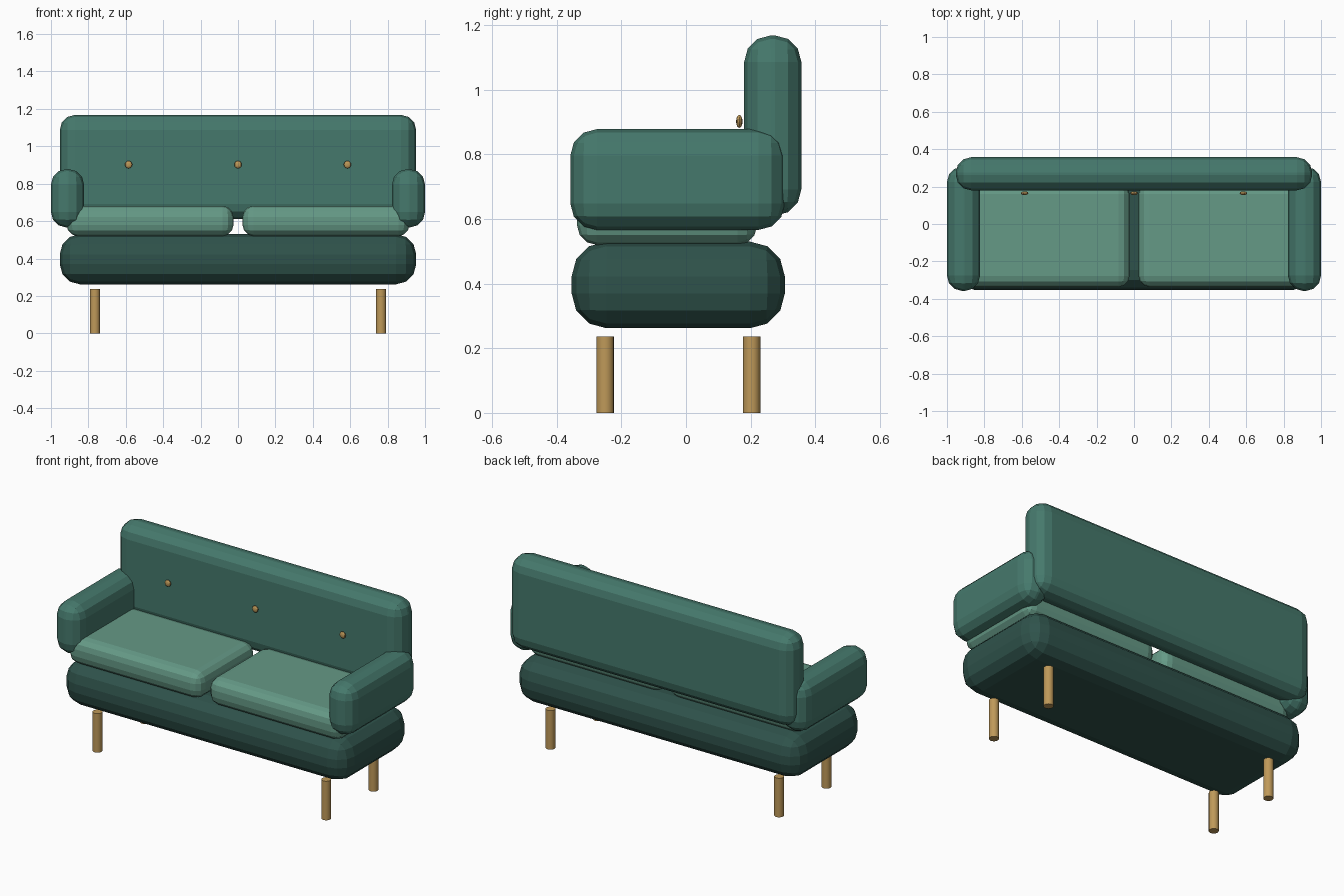
import bpy
import math

if "Cube" in bpy.data.objects:
    bpy.data.objects.remove(bpy.data.objects["Cube"])


def material(name, rgb):
    m = bpy.data.materials.new(name)
    m.diffuse_color = (*rgb, 1)
    m.use_nodes = True
    m.node_tree.nodes["Principled BSDF"].inputs["Base Color"].default_value = m.diffuse_color
    return m


fabric = material("green_fabric", (0.06, 0.19, 0.15))
dark = material("dark_green_fabric", (0.028, 0.085, 0.07))
light = material("light_green_fabric", (0.13, 0.32, 0.24))
wood = material("golden_wood", (0.52, 0.32, 0.10))


def padded_box(name, x, y, z, radius, mat):
    """Rounded block spanning the given (min, max) ranges."""
    spans = (x, y, z)
    bpy.ops.mesh.primitive_cube_add(size=1, location=[(a + b) / 2 for a, b in spans])
    ob = bpy.context.object
    ob.name = name
    ob.scale = [b - a for a, b in spans]
    bpy.ops.object.transform_apply(location=False, rotation=False, scale=True)
    ob.data.materials.append(mat)
    bevel = ob.modifiers.new("rounding", "BEVEL")
    bevel.width = radius
    bevel.segments = 3
    return ob


# Base and backrest
padded_box("base", (-0.953, 0.953), (-0.354, 0.306), (0.262, 0.53), 0.108, dark)
padded_box("backrest", (-0.953, 0.953), (0.18, 0.357), (0.61, 1.168), 0.082, fabric)

# Arms and seat cushions, one per side
for side, label in ((-1, "left"), (1, "right")):
    padded_box(label + "_arm", sorted((side * 0.823, side * 1.0)),
               (-0.358, 0.306), (0.566, 0.878), 0.082, fabric)
    padded_box(label + "_seat_cushion", sorted((side * 0.024, side * 0.917)),
               (-0.337, 0.22), (0.52, 0.682), 0.06, light)

    # Legs
    for y, end in ((-0.25, "front"), (0.203, "back")):
        bpy.ops.mesh.primitive_cylinder_add(vertices=16, radius=0.027, depth=0.236,
                                            location=(side * 0.765, y, 0.118))
        leg = bpy.context.object
        leg.name = f"{end}_{label}_leg"
        leg.data.materials.append(wood)
        bpy.ops.object.shade_smooth_by_angle(angle=math.radians(40))

# Backrest buttons
for i, x in enumerate((-0.585, 0, 0.585)):
    bpy.ops.mesh.primitive_uv_sphere_add(segments=12, ring_count=8, radius=1,
                                         location=(x, 0.165, 0.902))
    button = bpy.context.object
    button.name = f"button_{i + 1}"
    button.scale = (0.02, 0.01, 0.02)
    bpy.ops.object.transform_apply(location=False, rotation=False, scale=True)
    button.data.materials.append(wood)
